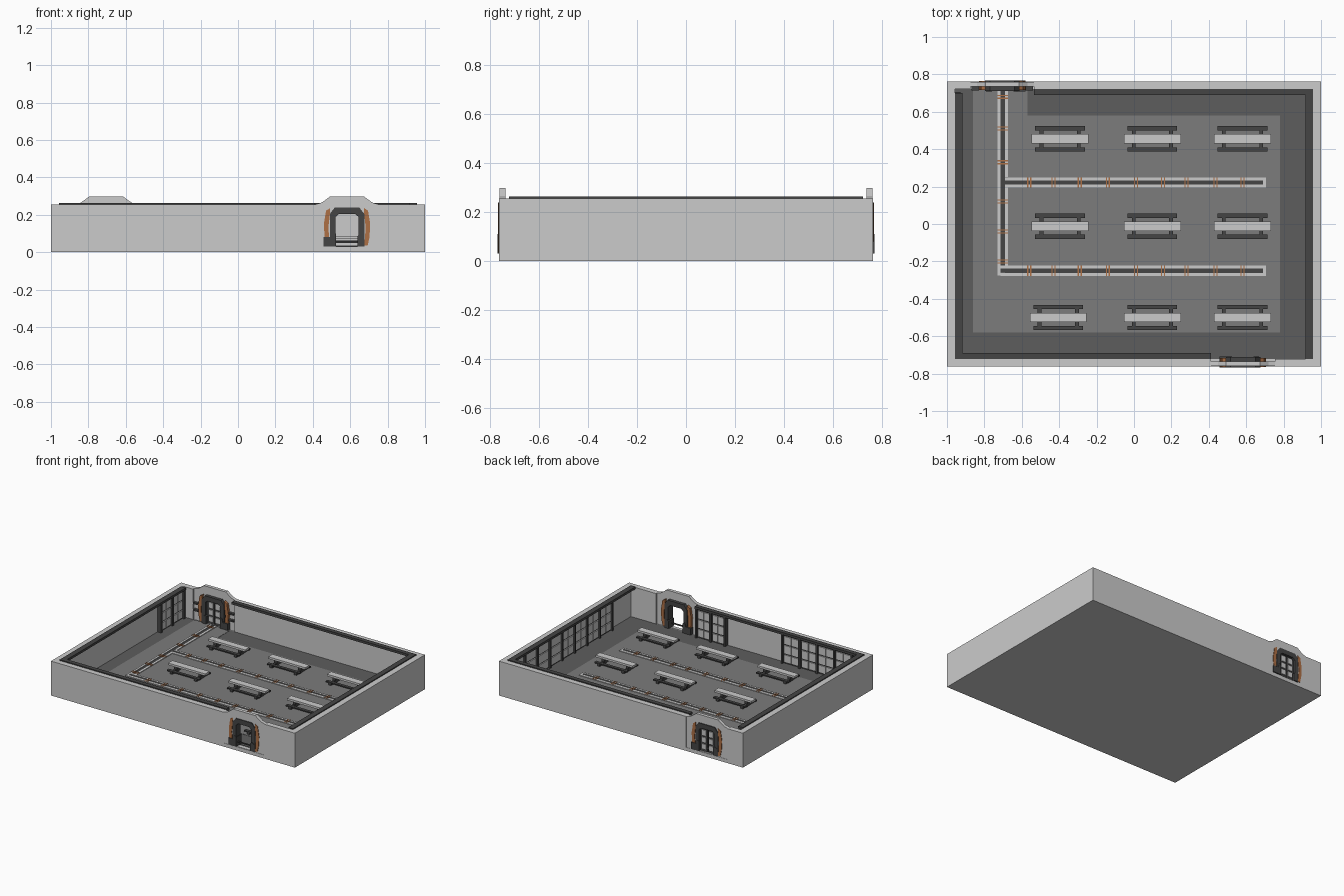
import bpy, bmesh

if "Cube" in bpy.data.objects:
    bpy.data.objects.remove(bpy.data.objects["Cube"])


def mat(name, r, g, b):
    m = bpy.data.materials.new(name)
    m.diffuse_color = (r, g, b, 1)
    m.use_nodes = True
    m.node_tree.nodes["Principled BSDF"].inputs["Base Color"].default_value = m.diffuse_color
    return m


FLOOR = mat("floor_grey", .2, .2, .2)
BORDER = mat("border_grey", .11, .11, .11)
DARK = mat("dark_metal", .06, .06, .06)
ORANGE = mat("orange_paint", .42, .16, .06)


def finish(name, bm, material):
    bmesh.ops.recalc_face_normals(bm, faces=bm.faces)
    me = bpy.data.meshes.new(name)
    bm.to_mesh(me)
    bm.free()
    ob = bpy.data.objects.new(name, me)
    bpy.context.collection.objects.link(ob)
    if material:
        me.materials.append(material)
    return ob


def boxes(name, items, material=None):
    """Each item is x0, x1, y0, y1, z0, z1 in any order of ends."""
    bm = bmesh.new()
    for x0, x1, y0, y1, z0, z1 in items:
        vs = bmesh.ops.create_cube(bm, size=1)["verts"]
        for v in vs:
            v.co.x = (x0 + x1) / 2 + v.co.x * abs(x1 - x0)
            v.co.y = (y0 + y1) / 2 + v.co.y * abs(y1 - y0)
            v.co.z = (z0 + z1) / 2 + v.co.z * abs(z1 - z0)
    return finish(name, bm, material)


def extrude_xz(name, profiles, y0, y1, material=None):
    """Extrude outlines in the xz plane along y."""
    bm = bmesh.new()
    for pts in profiles:
        f = bm.faces.new([bm.verts.new((x, y0, z)) for x, z in pts])
        ext = bmesh.ops.extrude_face_region(bm, geom=[f])["geom"]
        for v in ext:
            if isinstance(v, bmesh.types.BMVert):
                v.co.y = y1
    return finish(name, bm, material)


X, Y, IX, IY = 1.0, .762, .957, .722
F, H = .03, .255                      # floor level, wall height
FD, BD, HW = .583, -.705, .17         # door centres and half width

# Base slab and the two floor tones
boxes("base_slab", [(-X, X, -Y, Y, 0, F - .004)])
boxes("floor_border", [(-IX, IX, -IY, IY, F - .004, F)], BORDER)
boxes("floor_main", [(-.86, .78, -.58, .58, F, F + .002),
                     (-.86, -.57, .58, IY, F, F + .002)], FLOOR)

# Outer walls, leaving gaps for the door sections
boxes("side_walls", [(s * IX, s * X, -Y, Y, 0, H) for s in (-1, 1)])
boxes("front_wall", [(-IX, FD - HW, -Y, -IY, 0, H), (FD + HW, IX, -Y, -IY, 0, H)])
boxes("back_wall", [(-IX, BD - HW, IY, Y, 0, H), (BD + HW, IX, IY, Y, 0, H)])

# Dark rim along the inside top of the walls
boxes("wall_rim", [(-IX, -.918, -IY, .70, .245, .262), (.918, IX, -IY, IY, .245, .262),
                   (-.918, FD - HW, -IY, -.69, .245, .262),
                   (BD + HW, .918, .69, IY, .245, .262)], DARK)


def wall_panels(name, start, end, count, axis, side):
    """Row of framed wall panels; axis is the direction of the row."""
    back, plates = [], []
    wall = IX if axis == "y" else IY

    def put(lst, a0, a1, d0, d1, z0, z1):
        d = (side * (wall - d0), side * (wall - d1))
        lst.append((*d, a0, a1, z0, z1) if axis == "y" else (a0, a1, *d, z0, z1))

    put(back, start, end, 0, .014, F, .245)
    w = (end - start) / count
    for i in range(count + 1):
        a = start + i * w
        put(back, a - .007, a + .007, 0, .03, F, .245)
    for i in range(count):
        for c in (0, 1):
            a = start + i * w + .012 + c * (w - .02) / 2
            for z0, z1 in ((.04, .095), (.103, .165), (.173, .232)):
                put(plates, a, a + (w - .02) / 2 - .005, .014, .022, z0, z1)
    boxes(name + "_frame", back, DARK)
    boxes(name + "_plates", plates)


wall_panels("right_panels", -.47, .70, 8, "y", 1)
wall_panels("left_panels", .43, .70, 2, "y", -1)
wall_panels("front_panels_a", .17, .405, 2, "x", -1)
wall_panels("front_panels_b", -.87, -.30, 4, "x", -1)


def mirror(pts):
    return [(-x, z) for x, z in pts]


def arch(half):
    """Closed outline from the right half of an arch."""
    return half + mirror(half)[::-1]


def doorway(name, cx, s):
    def prof(part, outlines, d0, d1, m=None):
        extrude_xz(name + part, [[(cx + s * x, z) for x, z in o] for o in outlines],
                   -s * d0, -s * d1, m)

    # Raised wall section with opening
    outer = [(HW, F - .004), (HW, H), (.135, .265), (.09, .298)]
    inner = [(.05, .215), (.07, .195), (.07, F - .004)]
    prof("_wall", [outer + mirror(outer)[::-1] + mirror(inner)[::-1] + inner[0:3]]
         , .735, .76)
    prof("_sill", [[(-HW, 0), (HW, 0), (HW, F), (-HW, F)]], .735, .76)
    # Dark frame, built as a closed band
    o = [(.092, F), (.092, .205), (.066, .238)]
    i = [(.045, .203), (.062, .188), (.062, F)]
    prof("_frame", [o + mirror(o)[::-1] + mirror(i)[::-1] + i], .712, .766, DARK)
    # Curved orange side guards
    g = [(.09, .236), (.112, .222), (.124, .15), (.12, .08), (.11, F + .005),
         (.092, F + .005), (.1, .13), (.092, .2)]
    prof("_guards", [g, mirror(g)], .716, .764, ORANGE)
    # Drive blocks at the foot of the frame
    b = [(-.125, F), (-.06, F), (-.06, .1), (-.075, .11), (-.085, .08), (-.125, .08)]
    c = [(.055, F), (.085, F), (.085, .085), (.07, .095), (.055, .085)]
    prof("_foot_blocks", [b, c], .708, .768, DARK)
    prof("_threshold", [[(-.07, .055), (.07, .055), (.07, .063), (-.07, .063)]],
         .742, .75, DARK)


doorway("front_door", FD, 1)
doorway("back_door", BD, -1)

# Closed leaves in the back doorway with light plates on both faces
boxes("back_door_leaves", [(BD + a, BD + b, .735, .75, F, .205)
                           for a, b in ((-.065, -.003), (.003, .065))], DARK)
boxes("back_door_plates", [(BD + s * .012, BD + s * .045, .729, .756, z0, z1)
                           for s in (-1, 1) for z0, z1 in ((.05, .085), (.1, .135), (.15, .19))])
# Short wall brackets beside the back door
boxes("back_door_brackets", [(BD + s * .125, BD + s * .165, .715, .735, z, z + .012)
                             for s in (-1, 1) for z in (.1, .15)], DARK)

# Floor track: one spine and two branches, with a light edge and dark core
T0, T1 = F + .002, F + .007
edges = [(-.73, -.714, -.275, IY, T0, T1),
         (-.69, -.675, .25, IY, T0, T1), (-.69, -.675, -.228, .195, T0, T1)]
core = [(-.714, -.69, -.26, IY, T0, T0 + .002)]
ties = []
for y in (.222, -.25):
    x0 = -.69 if y > 0 else -.714
    edges += [(x0, .705, y + .011, y + .027, T0, T1), (x0, .705, y - .027, y - .011, T0, T1),
              (.69, .705, y - .011, y + .011, T0, T1)]
    core.append((-.69, .69, y - .011, y + .011, T0, T0 + .003))
    for x in (-.56, -.43, -.29, -.14, .01, .155, .28, .435, .58):
        ties += [(x + d - .003, x + d + .003, y - .027, y + .027, T0, T1 + .002) for d in (-.008, .008)]
for y in (.68, .51, .33, .12, -.04, -.2):
    ties += [(-.73, -.675, y + d - .003, y + d + .003, T0, T1 + .002) for d in (-.008, .008)]
boxes("track_edges", edges)
boxes("track_core", core, DARK)
boxes("track_ties", ties, ORANGE)

# Nine tables, each with a dark strip seat on both sides
n = 0
for y in (.455, -.012, -.5):
    for x in (-.395, .098, .58):
        x += -.01 if y < -.4 and x < 0 else 0
        n += 1
        boxes(f"table_top_{n}", [(x - .152, x + .152, y - .025, y + .025, .07, .085)])
        parts = []
        for s in (-1, 1):
            parts.append((x - .133, x + .133, y + s * .045, y + s * .068, .048, .056))
            parts.append((x + s * .1 - .012, x + s * .1 + .012, y - .015, y + .015, F, .07))
            parts.append((x + s * .1 - .01, x + s * .1 + .01, y - .066, y + .066, F, .048))
        boxes(f"table_seats_{n}", parts, DARK)
